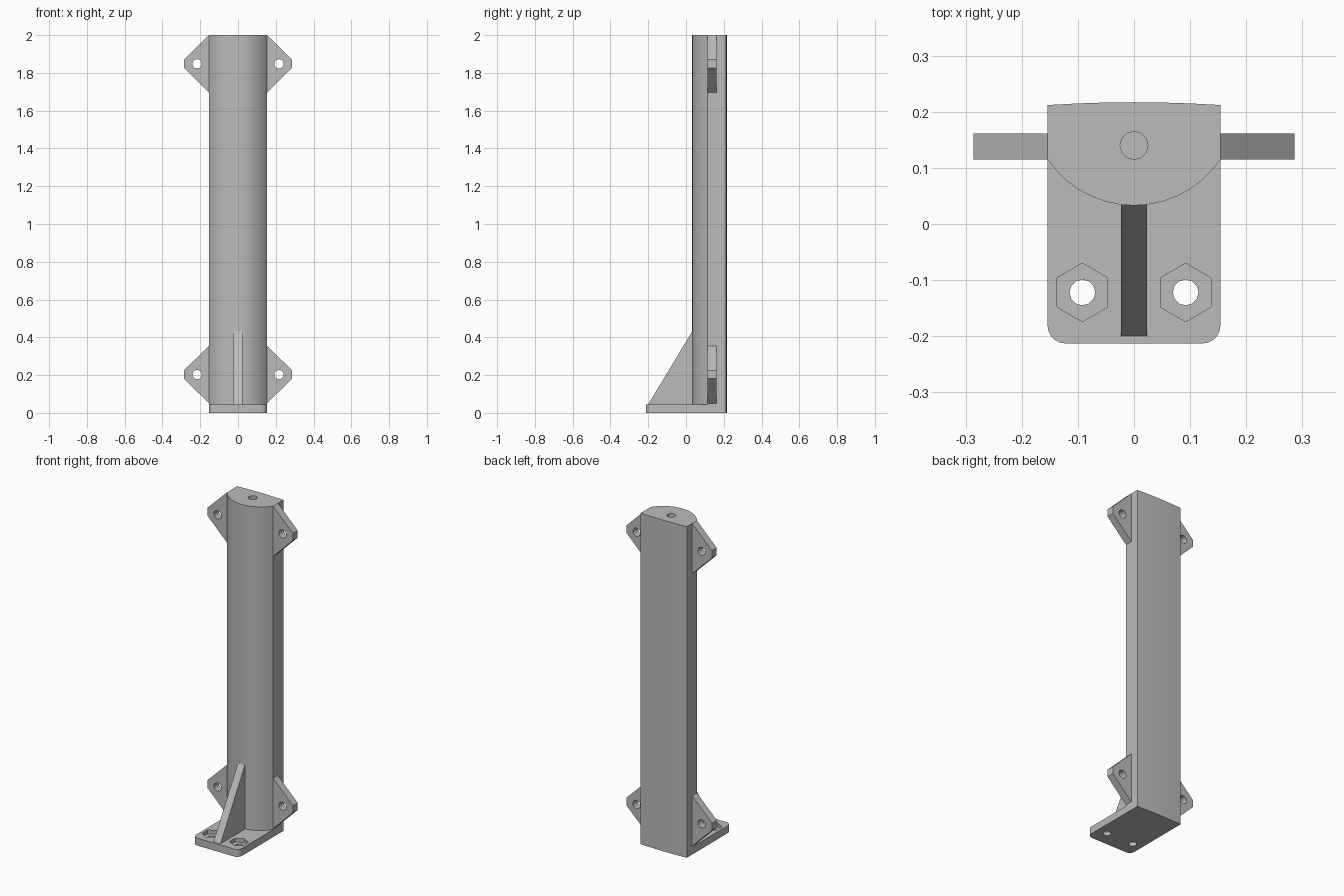
import bpy
import bmesh
from math import sin, cos, asin, pi, radians
from mathutils import Vector

cube = bpy.data.objects.get("Cube")
if cube:
    bpy.data.objects.remove(cube, do_unlink=True)

grey = bpy.data.materials.new("light grey")
grey.use_nodes = True
grey.diffuse_color = (0.5, 0.5, 0.5, 1)
grey.node_tree.nodes["Principled BSDF"].inputs["Base Color"].default_value = (0.5, 0.5, 0.5, 1)

HALF = 0.154        # half width of post and foot
BASE_TOP = 0.045
AXES = {"x": Vector((1, 0, 0)), "y": Vector((0, 1, 0)), "z": Vector((0, 0, 1))}


def prism(name, outline, axis, start, end):
    """Extrude a 2D outline along an axis."""
    def place(a, b):
        return {"x": (start, a, b), "y": (a, start, b), "z": (a, b, start)}[axis]
    bm = bmesh.new()
    face = bm.faces.new([bm.verts.new(place(a, b)) for a, b in outline])
    out = bmesh.ops.extrude_face_region(bm, geom=[face])
    moved = [v for v in out["geom"] if isinstance(v, bmesh.types.BMVert)]
    bmesh.ops.translate(bm, verts=moved, vec=AXES[axis] * (end - start))
    bmesh.ops.recalc_face_normals(bm, faces=bm.faces)
    mesh = bpy.data.meshes.new(name)
    bm.to_mesh(mesh)
    bm.free()
    mesh.materials.append(grey)
    obj = bpy.data.objects.new(name, mesh)
    bpy.context.collection.objects.link(obj)
    return obj


def ring(cx, cy, radius, sides, turn=0.0):
    return [(cx + radius * cos(turn + 2 * pi * i / sides),
             cy + radius * sin(turn + 2 * pi * i / sides)) for i in range(sides)]


def bow(edge_y, mid_y, steps):
    """Shallow arc across the full width, from left to right in x."""
    sag = mid_y - edge_y
    r = (HALF ** 2 + sag ** 2) / (2 * abs(sag))
    sweep = asin(HALF / r)
    sign = 1 if sag > 0 else -1
    return [(r * sin(t), mid_y - sign * r * (1 - cos(t)))
            for t in (sweep * (2 * i / steps - 1) for i in range(steps + 1))]


def select_only(obj):
    bpy.ops.object.select_all(action="DESELECT")
    obj.select_set(True)
    bpy.context.view_layer.objects.active = obj


def cut(obj, cutter):
    mod = obj.modifiers.new("cut", "BOOLEAN")
    mod.operation = "DIFFERENCE"
    mod.solver = "EXACT"
    mod.object = cutter
    select_only(obj)
    bpy.ops.object.modifier_apply(modifier=mod.name)
    bpy.data.objects.remove(cutter, do_unlink=True)


def smooth(obj):
    select_only(obj)
    bpy.ops.object.shade_smooth_by_angle(angle=radians(31))


back_arc = bow(0.212, 0.217, 6)

# Post: rounded front, almost flat back, blind hole in the top
post = prism("post", bow(0.115, 0.033, 14) + back_arc[::-1], "z", BASE_TOP, 2.0)
cut(post, prism("post_hole_cutter", ring(0, 0.14, 0.025, 12), "z", 1.9, 2.1))
smooth(post)

# Foot plate with rounded front corners
R = 0.032
corners = []
for side, first in ((-1, pi), (1, 1.5 * pi)):
    for i in range(6):
        a = first + i * pi / 10
        corners.append((side * (HALF - R) + R * cos(a), -0.213 + R + R * sin(a)))
foot = prism("foot_plate", corners + back_arc[::-1], "z", 0, BASE_TOP)

# Bolt holes with hexagonal nut pockets
for side in (-1, 1):
    x = side * 0.092
    cut(foot, prism("nut_cutter", ring(x, -0.122, 0.052, 6, pi / 6), "z", 0.022, 0.1))
    cut(foot, prism("bolt_cutter", ring(x, -0.122, 0.023, 12), "z", -0.1, 0.1))
smooth(foot)

# Front gusset, running slightly into the post
gusset = prism("gusset", [(-0.2, BASE_TOP), (0.045, BASE_TOP), (0.045, 0.432), (0.033, 0.432)],
               "x", -0.023, 0.023)

# Side lugs at top and bottom, mirrored left and right
for level, z in (("upper", 1.848), ("lower", 0.203)):
    for word, side in (("left", 1), ("right", -1)):
        outline = [(side * a, z + b) for a, b in
                   ((HALF, 0.152), (0.286, 0.022), (0.286, -0.022), (HALF, -0.152))]
        lug = prism(f"{level}_{word}_lug", outline, "y", 0.115, 0.161)
        cut(lug, prism("lug_cutter", ring(side * 0.217, z, 0.025, 12), "y", 0, 0.3))
        smooth(lug)
